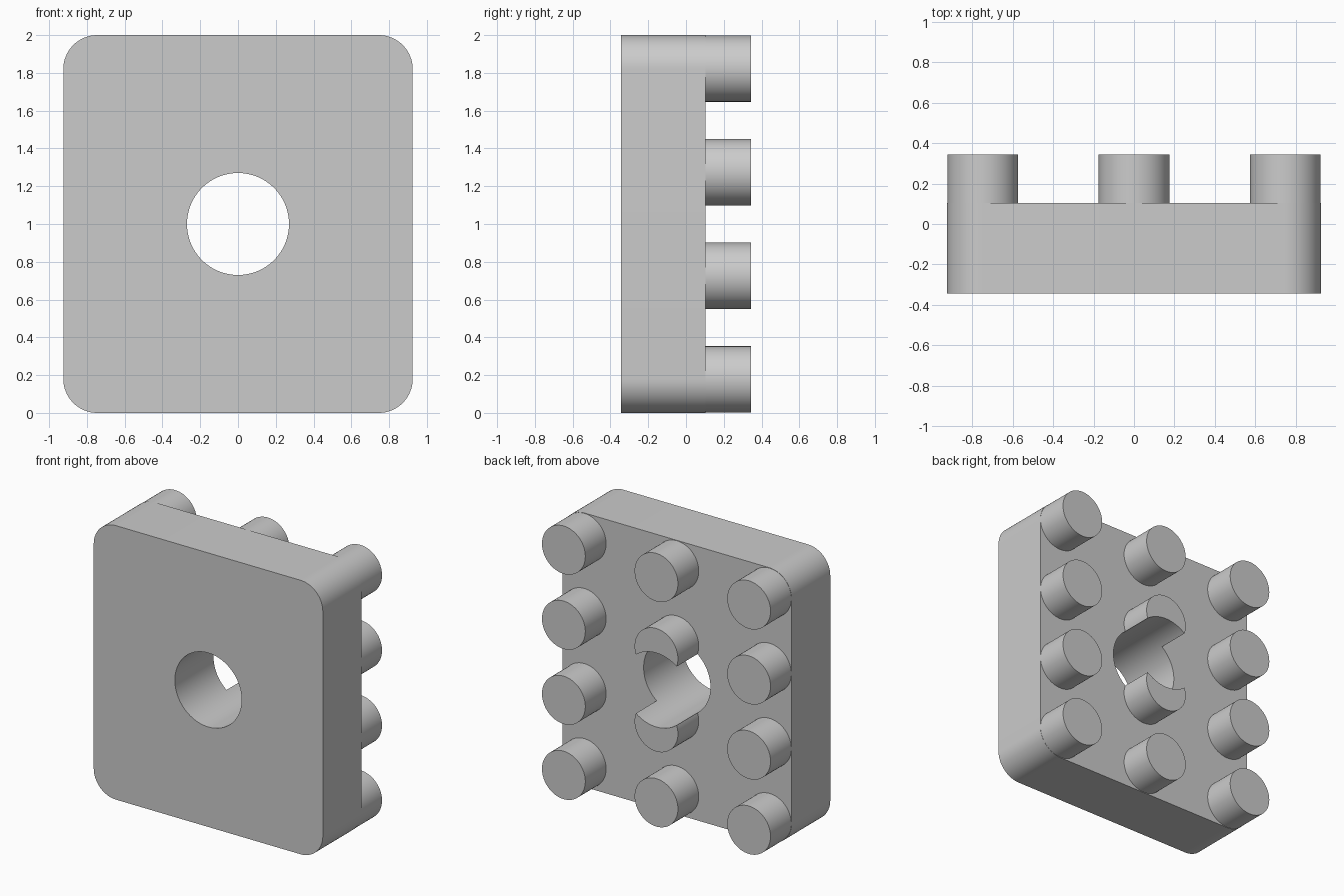
import bpy
import math
from mathutils import Matrix

# Overall measures
HALF_W, HEIGHT = 0.925, 2.0
FRONT, FACE, TIP = -0.343, 0.103, 0.343
CORNER_R, STUD_R, HOLE_R = 0.18, 0.175, 0.27
COL_STEP, ROW_STEP = 0.748, 0.548

cube = bpy.data.objects.get("Cube")
if cube:
    bpy.data.objects.remove(cube, do_unlink=True)

# Single grey material
GREY = (0.6, 0.6, 0.6, 1)
grey = bpy.data.materials.new("plain grey")
grey.use_nodes = True
grey.diffuse_color = GREY
grey.node_tree.nodes["Principled BSDF"].inputs["Base Color"].default_value = GREY


def activate(obj):
    bpy.ops.object.select_all(action="DESELECT")
    obj.select_set(True)
    bpy.context.view_layer.objects.active = obj


def rod(name, x, z, radius, y0, y1, sides=64):
    """Cylinder lying along y."""
    bpy.ops.mesh.primitive_cylinder_add(
        vertices=sides, radius=radius, depth=y1 - y0,
        location=(x, (y0 + y1) / 2, z), rotation=(math.pi / 2, 0, 0))
    obj = bpy.context.object
    obj.name = name
    obj.data.materials.append(grey)
    return obj


def cut(obj, cutter):
    activate(obj)
    mod = obj.modifiers.new("hole", "BOOLEAN")
    mod.operation = "DIFFERENCE"
    mod.solver = "EXACT"
    mod.object = cutter
    bpy.ops.object.modifier_apply(modifier=mod.name)


def smooth(obj):
    activate(obj)
    bpy.ops.object.shade_smooth_by_angle(angle=math.radians(30))


# Plate: rounded outline extruded from front to back
outline = []
for i, (sx, sz) in enumerate([(1, 1), (-1, 1), (-1, -1), (1, -1)]):
    cx = sx * (HALF_W - CORNER_R)
    cz = HEIGHT / 2 + sz * (HEIGHT / 2 - CORNER_R)
    for k in range(17):
        a = (i + k / 16) * math.pi / 2
        outline.append((cx + CORNER_R * math.cos(a), cz + CORNER_R * math.sin(a)))
n = len(outline)
verts = [(x, y, z) for y in (FRONT, FACE) for x, z in outline]
faces = [tuple(range(n)), tuple(reversed(range(n, 2 * n)))]
faces += [((i + 1) % n, i, n + i, n + (i + 1) % n) for i in range(n)]
mesh = bpy.data.meshes.new("plate")
mesh.from_pydata(verts, [], faces)
mesh.materials.append(grey)
plate = bpy.data.objects.new("plate", mesh)
bpy.context.collection.objects.link(plate)

# Hole through the middle, also trimming the two inner studs
cutter = rod("hole_cutter", 0, HEIGHT / 2, HOLE_R, FRONT - 0.2, TIP + 0.2, 96)
cutter.hide_render = True
cut(plate, cutter)
smooth(plate)

# Studs: three columns of four on the back
for col, side in ((-1, "right"), (0, "middle"), (1, "left")):
    for row in range(4):
        z = HEIGHT / 2 + (row - 1.5) * ROW_STEP
        stud = rod(f"stud_{side}_{row + 1}", col * COL_STEP, z, STUD_R, FACE, TIP)
        if col == 0 and row in (1, 2):
            cut(stud, cutter)
        smooth(stud)

bpy.data.objects.remove(cutter, do_unlink=True)
